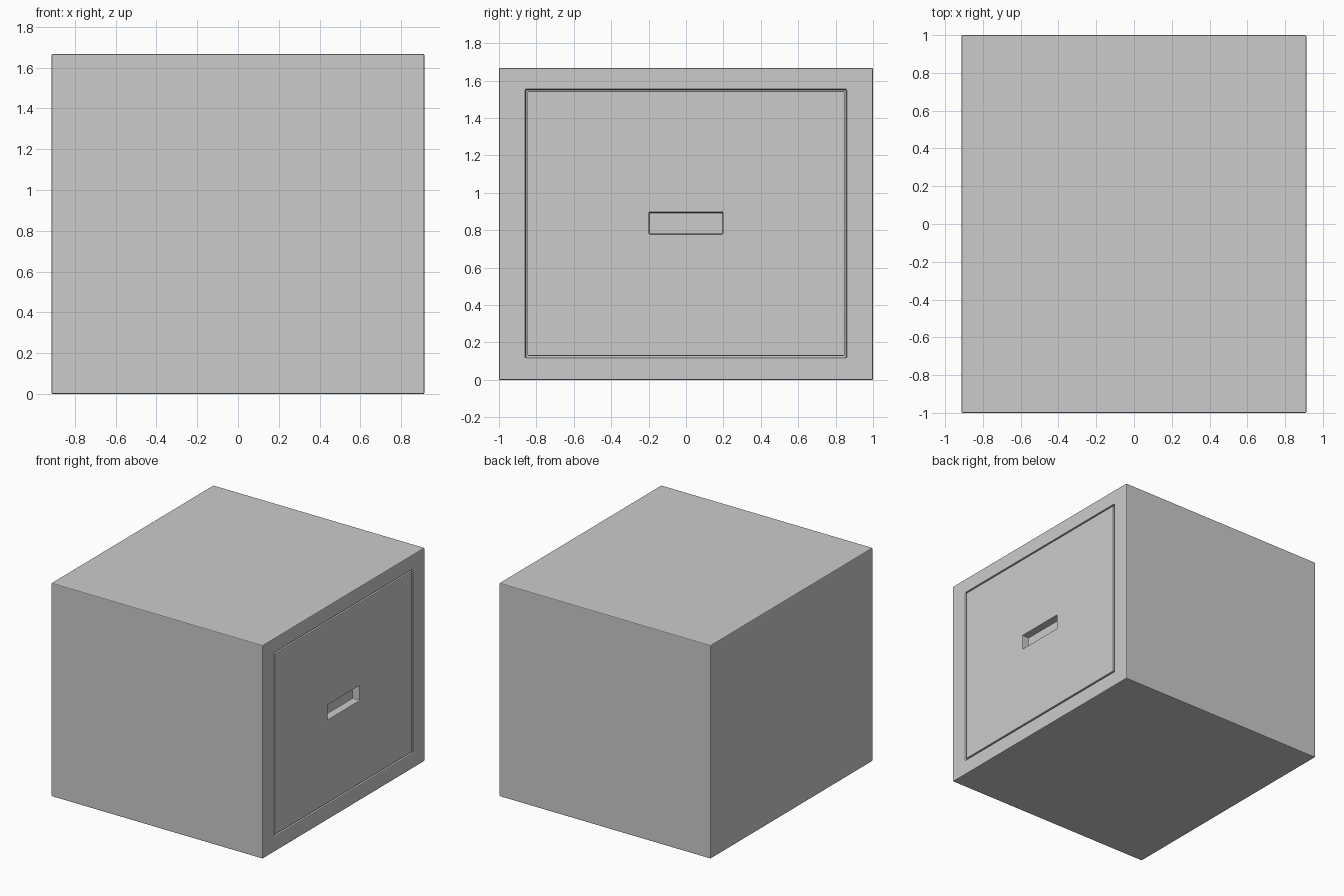
import bpy, bmesh

if "Cube" in bpy.data.objects:
    bpy.data.objects.remove(bpy.data.objects["Cube"])


def rect(bm, x, y, z0, z1):
    """Four vertices of a rectangle in the plane x, symmetric in y."""
    return [bm.verts.new((x, a, b)) for a, b in ((-y, z0), (y, z0), (y, z1), (-y, z1))]


def pocketed_box(name, outer, pocket, x_back, x_front, depth, bevel):
    """Box whose +x face has a rectangular pocket sunk into it."""
    bm = bmesh.new()
    loops = [rect(bm, x_back, *outer), rect(bm, x_front, *outer),
             rect(bm, x_front, *pocket), rect(bm, x_front - depth, *pocket)]
    bm.faces.new(loops[0])
    bm.faces.new(loops[-1])
    for a, b in zip(loops, loops[1:]):
        for i in range(4):
            j = (i + 1) % 4
            bm.faces.new((a[i], a[j], b[j], b[i]))
    bmesh.ops.recalc_face_normals(bm, faces=bm.faces)
    me = bpy.data.meshes.new(name)
    bm.to_mesh(me)
    bm.free()
    ob = bpy.data.objects.new(name, me)
    bpy.context.collection.objects.link(ob)
    mod = ob.modifiers.new("edge_bevel", 'BEVEL')
    mod.width = bevel
    mod.segments = 2
    mod.limit_method = 'ANGLE'
    return ob


# Cabinet shell, open towards +x
pocketed_box("cabinet_body", (1.0, 0.0, 1.667), (0.858, 0.119, 1.553),
             -0.913, 0.913, 1.7, 0.006)

# Flush drawer front with a recessed finger pull
pocketed_box("drawer_front", (0.848, 0.129, 1.544), (0.197, 0.78, 0.895),
             0.78, 0.913, 0.06, 0.005)

# Drawer box hidden behind the front
pocketed_box("drawer_box", (0.80, 0.15, 1.45), (0.77, 0.18, 1.42),
             -0.70, 0.78, 0.03, 0.003)
